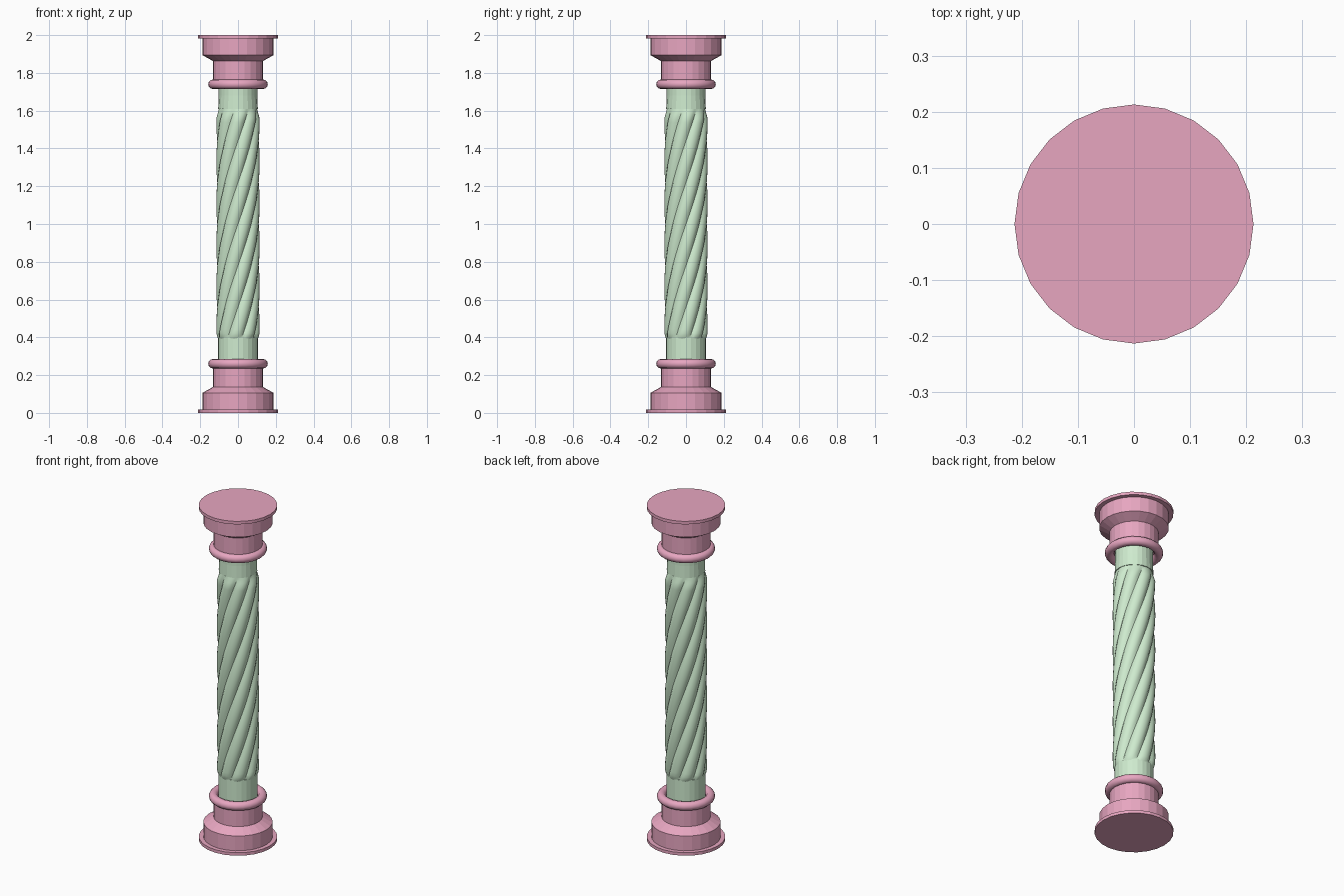
import bpy, bmesh
from math import sin, cos, pi, tau

if "Cube" in bpy.data.objects:
    bpy.data.objects.remove(bpy.data.objects["Cube"])


def material(name, color):
    m = bpy.data.materials.new(name)
    m.diffuse_color = (*color, 1)
    m.use_nodes = True
    m.node_tree.nodes["Principled BSDF"].inputs["Base Color"].default_value = m.diffuse_color
    return m


PINK = material("pink_stone", (0.80, 0.38, 0.53))
GREEN = material("green_stone", (0.62, 0.83, 0.62))


def loft(name, rings, mat):
    """Skin a list of closed rings and cap both ends."""
    bm = bmesh.new()
    loops = [[bm.verts.new(p) for p in ring] for ring in rings]
    n = len(loops[0])
    for a, b in zip(loops, loops[1:]):
        for i in range(n):
            j = (i + 1) % n
            bm.faces.new((a[i], a[j], b[j], b[i]))
    bm.faces.new(loops[0][::-1])
    bm.faces.new(loops[-1])
    bmesh.ops.recalc_face_normals(bm, faces=bm.faces)
    mesh = bpy.data.meshes.new(name)
    bm.to_mesh(mesh)
    bm.free()
    ob = bpy.data.objects.new(name, mesh)
    bpy.context.collection.objects.link(ob)
    mesh.materials.append(mat)
    return ob


def circle(r, z, n=24):
    return [(r * cos(tau * i / n), r * sin(tau * i / n), z) for i in range(n)]


def smooth(ob, angle):
    bpy.ops.object.select_all(action='DESELECT')
    ob.select_set(True)
    bpy.context.view_layer.objects.active = ob
    bpy.ops.object.shade_smooth_by_angle(angle=angle)


# Base and capital: the same turned profile, mirrored about mid-height
PROFILE = [(0.213, 0), (0.213, 0.018), (0.188, 0.018), (0.188, 0.106),
           (0.133, 0.137), (0.133, 0.25)]
for name, flip in (("base", False), ("capital", True)):
    place = lambda z: 2 - z if flip else z
    loft(name, [circle(r, place(z)) for r, z in PROFILE], PINK)
    # Rounded collar ring
    bpy.ops.mesh.primitive_torus_add(
        major_segments=24, minor_segments=12, major_radius=0.133,
        minor_radius=0.025, location=(0, 0, place(0.26)))
    ring = bpy.context.object
    ring.name = name + "_ring"
    ring.data.materials.append(PINK)
    smooth(ring, 0.6)

# Twisted shaft: eight convex ribs with sharp valleys
RIBS, PER, PITCH = 8, 6, 1.76
Z0, Z1, STEPS = 0.38, 1.62, 60
rings = []
for k in range(STEPS + 1):
    z = Z0 + (Z1 - Z0) * k / STEPS
    fade = min(1, (z - Z0) / 0.03, (Z1 - z) / 0.06)
    ring = []
    for i in range(RIBS * PER):
        bulge = sin(pi * (i % PER) / PER) ** 0.7
        r = 0.099 + 0.016 * bulge * max(fade, 0)
        a = tau * (i / (RIBS * PER) + (z - 1) / PITCH)
        ring.append((r * cos(a), r * sin(a), z))
    rings.append(ring)
smooth(loft("twisted_shaft", rings, GREEN), 0.5)

# Plain necks at both ends of the shaft
loft("lower_neck", [circle(0.106, 0.25), circle(0.106, 0.4)], GREEN)
loft("upper_neck", [circle(0.102, 1.75), circle(0.102, 1.68),
                    circle(0.105, 1.61)], GREEN)
